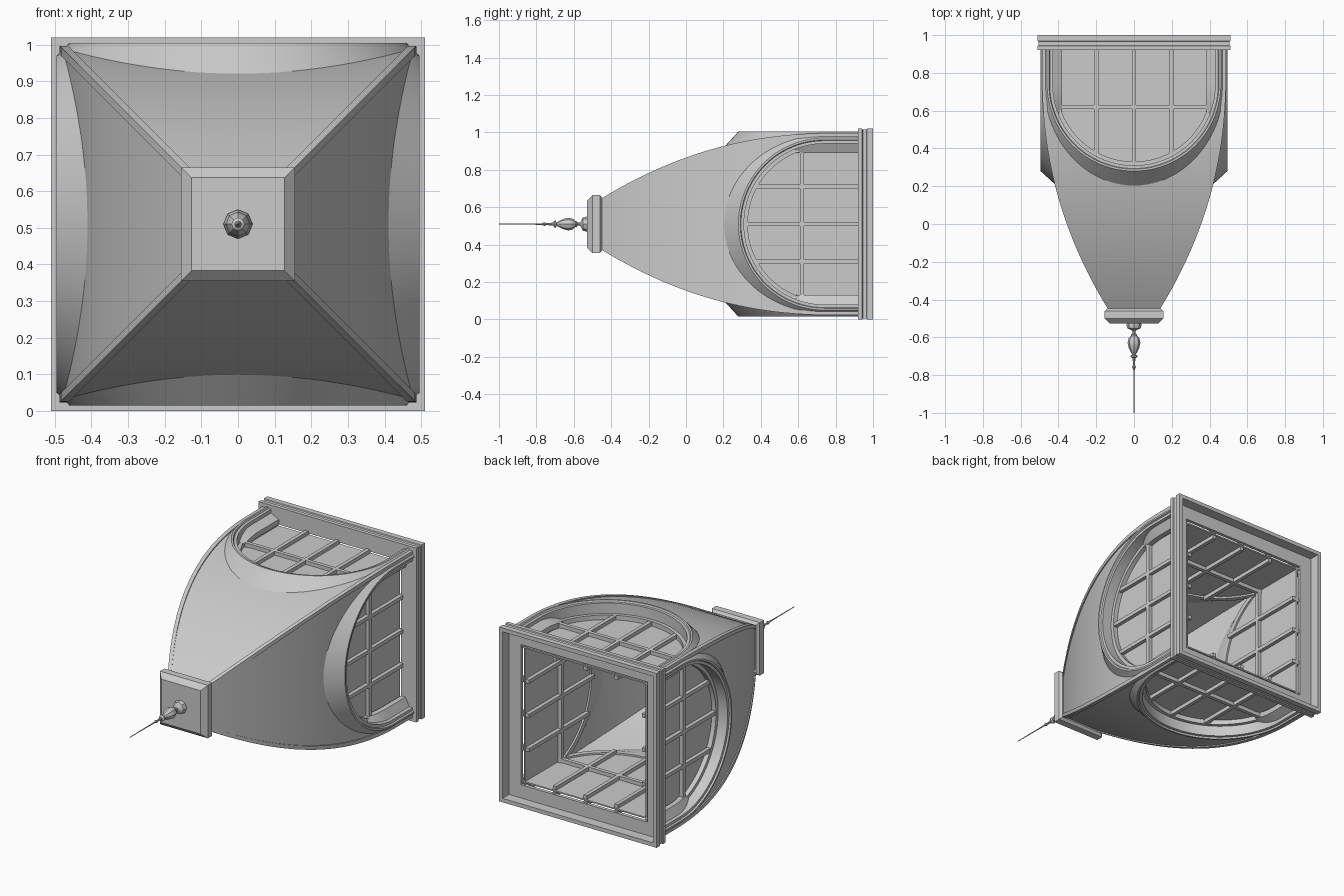
import bpy, bmesh
from math import sin, cos, pi, sqrt, radians
from mathutils import Matrix

cube = bpy.data.objects.get("Cube")
if cube:
    bpy.data.objects.remove(cube, do_unlink=True)

MID = 0.51                    # height of the long axis
FRONT, BACK = -0.46, 0.93     # extent of the curved roof along y
ARCH_Y, ARCH_R = 0.74, 0.42   # centre and radius of the arched windows
SIDES = ("top", "left", "bottom", "right")


def roof(y):
    """Half width of the roof at y."""
    return 0.48 - 0.214 * max(0.8 - y, 0) ** 2.19


def half_arch(y, r):
    """Half width of a round arch of radius r at y."""
    if y >= ARCH_Y:
        return r
    return sqrt(max(r * r - (ARCH_Y - y) ** 2, 0))


def finish(name, bm, sides=1, smooth=True, shell=0):
    """Turn bm into an object, repeated around the y axis."""
    bmesh.ops.remove_doubles(bm, verts=bm.verts, dist=1e-5)
    if not shell:
        bmesh.ops.recalc_face_normals(bm, faces=bm.faces)
    mesh = bpy.data.meshes.new(name)
    bm.to_mesh(mesh)
    bm.free()
    for k in range(sides):
        label = f"{name}_{SIDES[k]}" if sides > 1 else name
        ob = bpy.data.objects.new(label, mesh)
        bpy.context.collection.objects.link(ob)
        ob.matrix_world = Matrix.Translation((0, 0, MID)) @ Matrix.Rotation(k * pi / 2, 4, 'Y')
        if shell:
            mod = ob.modifiers.new("thickness", 'SOLIDIFY')
            mod.thickness, mod.offset, mod.use_rim = shell, -1, False
        if smooth and k == 0:
            bpy.ops.object.select_all(action='DESELECT')
            ob.select_set(True)
            bpy.context.view_layer.objects.active = ob
            bpy.ops.object.shade_smooth_by_angle(angle=radians(32))


def loft(name, rings, wrap=False, **options):
    """Skin closed rings; wrap joins the last ring to the first."""
    bm = bmesh.new()
    rows = [[bm.verts.new(p) for p in ring] for ring in rings]
    n = len(rows[0])
    pairs = list(zip(rows, rows[1:]))
    if wrap:
        pairs.append((rows[-1], rows[0]))
    else:
        bm.faces.new(rows[0])
        bm.faces.new(rows[-1])
    for a, b in pairs:
        for i in range(n):
            j = (i + 1) % n
            bm.faces.new((a[i], a[j], b[j], b[i]))
    finish(name, bm, **options)


def square(h, y):
    return [(h, y, h), (-h, y, h), (-h, y, -h), (h, y, -h)]


def add_box(bm, centre, size):
    m = Matrix.Translation(centre) @ Matrix.Diagonal((*size, 1))
    bmesh.ops.create_cube(bm, size=1, matrix=m)


# Curved roof panels, each open around its arched window
edge_r = ARCH_R + 0.03
apex = ARCH_Y - edge_r
ys = [FRONT + (apex - FRONT) * i / 16 for i in range(16)]
ys += [ARCH_Y - edge_r * cos(pi / 2 * i / 16) for i in range(17)] + [BACK]
bm = bmesh.new()
for y0, y1 in zip(ys, ys[1:]):
    w0, w1, p0, p1 = half_arch(y0, edge_r), half_arch(y1, edge_r), roof(y0), roof(y1)
    right = [(w0, y0, p0), (p0, y0, p0), (p1, y1, p1), (w1, y1, p1)]
    left = [(-x, y, z) for x, y, z in reversed(right)]
    for quad in (right, left):
        bm.faces.new([bm.verts.new(p) for p in quad])
finish("roof_panel", bm, sides=4, shell=0.015)

# Ribs covering the four corners of the roof
rings = []
for y in ys:
    a, b = roof(y) - 0.016, roof(y) + 0.007
    rings.append([(a, y, a), (b, y, a), (b, y, b), (a, y, b)])
loft("corner_rib", rings, sides=4)

# Arched window surrounds, flaring down to meet the roof
path = [(1, 0, BACK)]
path += [(cos(pi * i / 48), sin(pi * i / 48), ARCH_Y) for i in range(49)]
path += [(-1, 0, BACK)]
rings = []
for dx, dy, y0 in path:
    foot = 0.46
    while 0.495 - (foot - 0.46) * 1.1 > roof(y0 - dy * foot) - 0.01:
        foot += 0.001
    section = [(foot, 0.495 - (foot - 0.46) * 1.1), (0.46, 0.495), (0.45, 0.495),
               (0.446, 0.486), (0.43, 0.486), (0.43, 0.425), (0.41, 0.425),
               (0.41, 0.38), (0.44, 0.38)]
    rings.append([(r * dx, y0 - r * dy, v) for r, v in section])
loft("window_surround", rings, sides=4)

# Window bars outside and inside the pane: three lengthwise, one across
bm = bmesh.new()
for depth in (0.412, 0.376):
    for x in (-0.2, 0, 0.2):
        start = ARCH_Y - sqrt(ARCH_R ** 2 - x * x)
        add_box(bm, (x, (start + BACK) / 2, depth), (0.022, BACK - start, 0.022))
    add_box(bm, (0, 0.62, depth), (2 * half_arch(0.62, ARCH_R), 0.022, 0.022))
finish("window_bars", bm, sides=4, smooth=False)

# Flat arched pane between the bars
outline = [(ARCH_R * dx, y0 - ARCH_R * dy) for dx, dy, y0 in path]
loft("window_pane", [[(x, y, v) for x, y in outline] for v in (0.39, 0.398)],
     sides=4, smooth=False)

# Stepped square frame around the open back
frame = [(0.41, 0.92), (0.51, 0.92), (0.51, 0.942), (0.505, 0.945), (0.505, 0.965),
         (0.51, 0.968), (0.51, 1.0), (0.487, 1.0), (0.487, 0.94), (0.41, 0.94)]
loft("back_frame", [square(h, y) for h, y in frame], wrap=True, smooth=False)

# Bevelled plate closing the narrow end
plate = [(0.14, -0.448), (0.155, -0.46), (0.155, -0.5), (0.127, -0.528)]
loft("end_plate", [square(h, y) for h, y in plate], smooth=False)

# Turned finial with a long needle
turned = [(0.036, -0.52), (0.04, -0.535), (0.034, -0.552), (0.015, -0.562), (0.008, -0.566),
          (0.008, -0.58), (0.016, -0.585), (0.016, -0.592), (0.028, -0.604), (0.034, -0.628),
          (0.028, -0.655), (0.013, -0.685), (0.008, -0.692), (0.018, -0.696), (0.018, -0.704),
          (0.008, -0.71), (0.005, -0.745), (0.01, -0.757), (0.004, -0.772),
          (0.003, -0.84), (0.002, -1.0)]
loft("finial", [[(r * cos(pi * i / 4), y, r * sin(pi * i / 4)) for i in range(8)]
                for r, y in turned])
